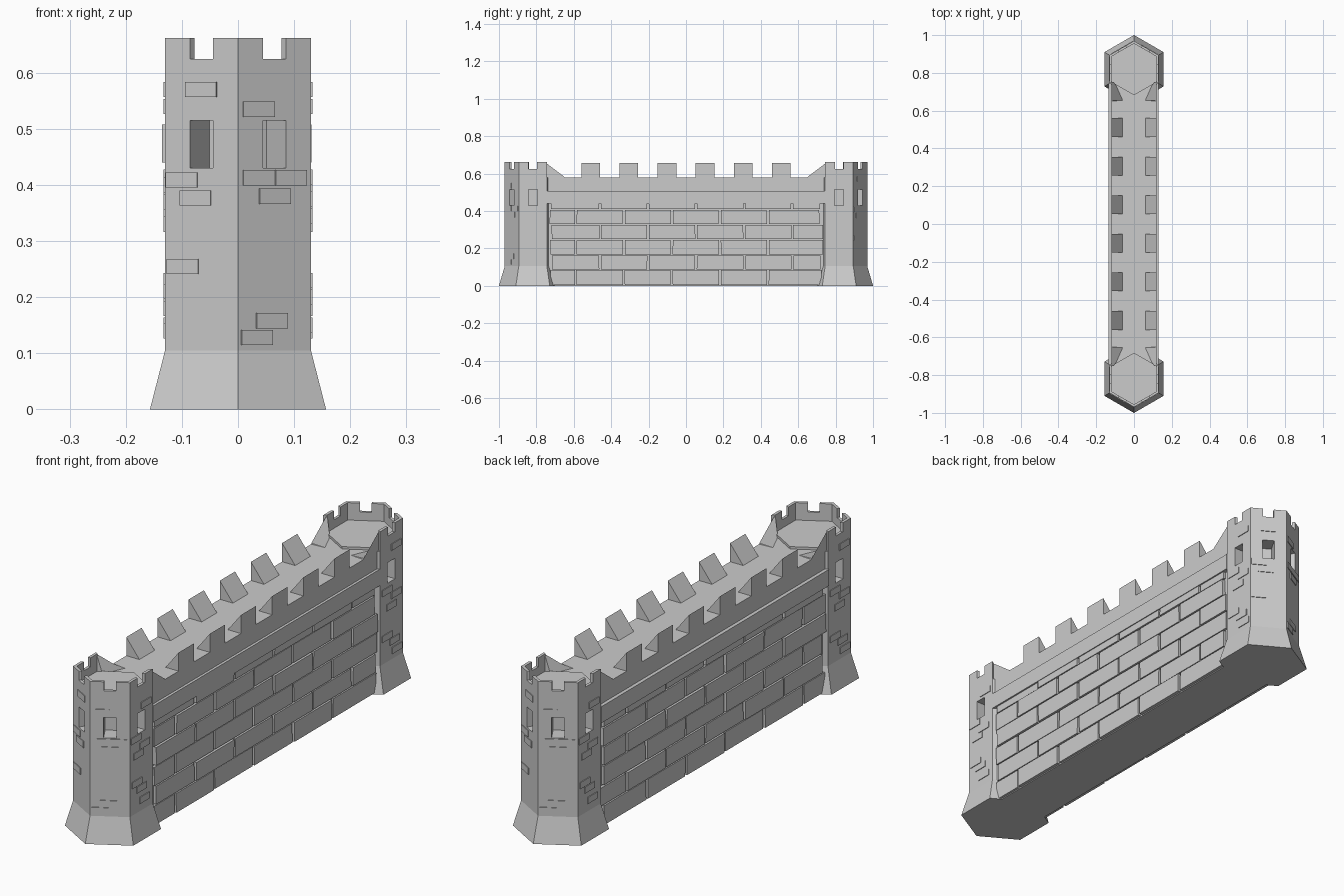
import bpy, bmesh, math, random
from mathutils import Matrix, Vector

if "Cube" in bpy.data.objects:
    bpy.data.objects.remove(bpy.data.objects["Cube"])

random.seed(4)
S3 = math.cos(math.radians(30))
FLOOR, GAP_Z, TOP = 0.58, 0.625, 0.662
FACETS = (0, 1, 4, 5)          # outward hexagon faces of a tower
AP = 0.13                      # tower apothem


def loft(bm, *rings):
    """Closed solid through matching rings of points."""
    vs = [[bm.verts.new(p) for p in r] for r in rings]
    n = len(vs[0])
    bm.faces.new(vs[0][::-1])
    bm.faces.new(vs[-1])
    for a, b in zip(vs, vs[1:]):
        for i in range(n):
            j = (i + 1) % n
            bm.faces.new((a[i], a[j], b[j], b[i]))


def box(bm, x0, x1, y0, y1, z0, z1):
    q = [(x0, y0), (x1, y0), (x1, y1), (x0, y1)]
    loft(bm, [(x, y, z0) for x, y in q], [(x, y, z1) for x, y in q])


def hexring(apothem, z):
    r = apothem / S3
    return [(r * math.cos(math.radians(-90 + 60 * k)),
             r * math.sin(math.radians(-90 + 60 * k)), z) for k in range(6)]


def facet_box(bm, k, u, w, z0, z1, d0, d1):
    """Box on tower facet k: u along the face, d0..d1 distance from the axis."""
    a = math.radians(-60 + 60 * k)
    nrm = Vector((math.cos(a), math.sin(a), 0))
    tan = Vector((-nrm.y, nrm.x, 0))
    q = [nrm * d + tan * t for d, t in
         ((d0, u - w / 2), (d1, u - w / 2), (d1, u + w / 2), (d0, u + w / 2))]
    loft(bm, [p + Vector((0, 0, z0)) for p in q], [p + Vector((0, 0, z1)) for p in q])


def finish(name, bm, matrix=None):
    if matrix:
        bm.transform(matrix)
    bmesh.ops.recalc_face_normals(bm, faces=bm.faces)
    me = bpy.data.meshes.new(name)
    bm.to_mesh(me)
    bm.free()
    ob = bpy.data.objects.new(name, me)
    bpy.context.collection.objects.link(ob)
    return ob


# (facet, offset along face, centre height) of the raised tower stones
STONES = [(5, 0.0, 0.57), (5, -0.04, 0.409), (5, -0.012, 0.377), (5, -0.038, 0.255),
          (0, -0.033, 0.535), (0, -0.033, 0.413), (0, 0.033, 0.413), (0, 0.0, 0.38),
          (0, -0.006, 0.158), (0, -0.037, 0.128),
          (1, 0.03, 0.54), (1, -0.035, 0.414), (1, 0.02, 0.375), (1, -0.02, 0.345),
          (1, -0.03, 0.23), (1, 0.0, 0.2), (1, 0.02, 0.15),
          (4, 0.03, 0.57), (4, -0.03, 0.4), (4, 0.03, 0.37), (4, 0.0, 0.33),
          (4, -0.03, 0.21), (4, 0.02, 0.18), (4, 0.035, 0.14)]

for side, turn in (("front", 0), ("back", math.pi)):
    M = Matrix.Rotation(turn, 4, 'Z') @ Matrix.Translation((0, -0.819, 0))

    # tower body with flared foot
    bm = bmesh.new()
    loft(bm, hexring(0.157, 0), hexring(AP, 0.105), hexring(AP, FLOOR))
    body = finish(side + "_tower", bm, M)

    # window recesses
    bm = bmesh.new()
    for k in FACETS:
        facet_box(bm, k, 0, 0.048, 0.43, 0.515, AP - 0.07, AP + 0.02)
    cutter = finish(side + "_window_cutter", bm, M)
    cutter.hide_render = True
    cutter.hide_viewport = True
    mod = body.modifiers.new("windows", 'BOOLEAN')
    mod.operation, mod.solver, mod.object = 'DIFFERENCE', 'EXACT', cutter

    # raised floor
    bm = bmesh.new()
    loft(bm, hexring(0.119, FLOOR - 0.01), hexring(0.119, FLOOR + 0.01))
    finish(side + "_tower_floor", bm, M)

    # crenellated parapet
    bm = bmesh.new()
    out, inn = hexring(AP, 0), hexring(0.118, 0)
    for k in FACETS:
        o0, o1 = Vector(out[k]), Vector(out[(k + 1) % 6])
        i0, i1 = Vector(inn[k]), Vector(inn[(k + 1) % 6])
        for t0, t1, z0, z1 in ((0, 1, FLOOR - 0.005, GAP_Z),
                               (0, 0.345, GAP_Z, TOP), (0.655, 1, GAP_Z, TOP)):
            q = [o0.lerp(o1, t0), o0.lerp(o1, t1), i0.lerp(i1, t1), i0.lerp(i1, t0)]
            loft(bm, [(p.x, p.y, z0) for p in q], [(p.x, p.y, z1) for p in q])
    finish(side + "_tower_parapet", bm, M)

    # raised stones
    bm = bmesh.new()
    for k, u, z in STONES:
        facet_box(bm, k, u, 0.064, z - 0.0135, z + 0.0135, AP - 0.01, AP + 0.003)
    finish(side + "_tower_stones", bm, M)

# wall core and walkway
bm = bmesh.new()
box(bm, -0.113, 0.113, -0.76, 0.76, 0, 0.45)
box(bm, -0.12, 0.12, -0.76, 0.76, 0.44, FLOOR)
finish("wall", bm)

# cornice bands
bm = bmesh.new()
box(bm, 0.11, 0.131, -0.745, 0.745, 0.44, 0.508)
box(bm, -0.135, -0.11, -0.745, 0.745, 0.44, 0.508)
finish("wall_cornice", bm)

# wedge merlons and end ramps along both edges
bm = bmesh.new()
for s in (-1, 1):
    tri = [(0.06 * s, FLOOR), (0.12 * s, FLOOR), (0.12 * s, 0.657)]
    for i in range(6):
        y = -0.51 + 0.204 * i
        loft(bm, *[[(x, y + d, z) for x, z in tri] for d in (-0.05, 0.05)])
    for e in (-1, 1):
        loft(bm, [(0.06 * s, 0.655 * e, FLOOR), (0.12 * s, 0.65 * e, FLOOR),
                  (0.12 * s, 0.652 * e, FLOOR + 0.004)],
             [(0.10 * s, 0.745 * e, FLOOR), (0.12 * s, 0.755 * e, FLOOR),
              (0.12 * s, 0.755 * e, TOP)])
finish("wall_merlons", bm)

# wall blocks in staggered rows with slightly crooked joints
bm = bmesh.new()
j = lambda a: random.uniform(-a, a)
rows = [(0.004, 0.084), (0.088, 0.163), (0.168, 0.246), (0.251, 0.326), (0.331, 0.406), (0.41, 0.441)]
for s in (-1, 1):
    for r, (z0, z1) in enumerate(rows):
        first = -0.59 if r % 2 == 0 else -0.46
        cuts = [c for c in (first + 0.257 * i for i in range(6)) if c < 0.66]
        cuts = [-0.73 + j(0.012)] + cuts + [0.73 + j(0.012)]
        for a, b in zip(cuts, cuts[1:]):
            x = (0.126 + j(0.0025)) * s
            y = [a + 0.003 + abs(j(0.004)), b - 0.003 - abs(j(0.004)),
                 b - 0.003 - abs(j(0.004)), a + 0.003 + abs(j(0.004))]
            zz = (z0, z0, z1, z1)
            loft(bm, [(0.105 * s, p, z) for p, z in zip(y, zz)],
                 [(x, p, z) for p, z in zip(y, zz)])
finish("wall_blocks", bm)
